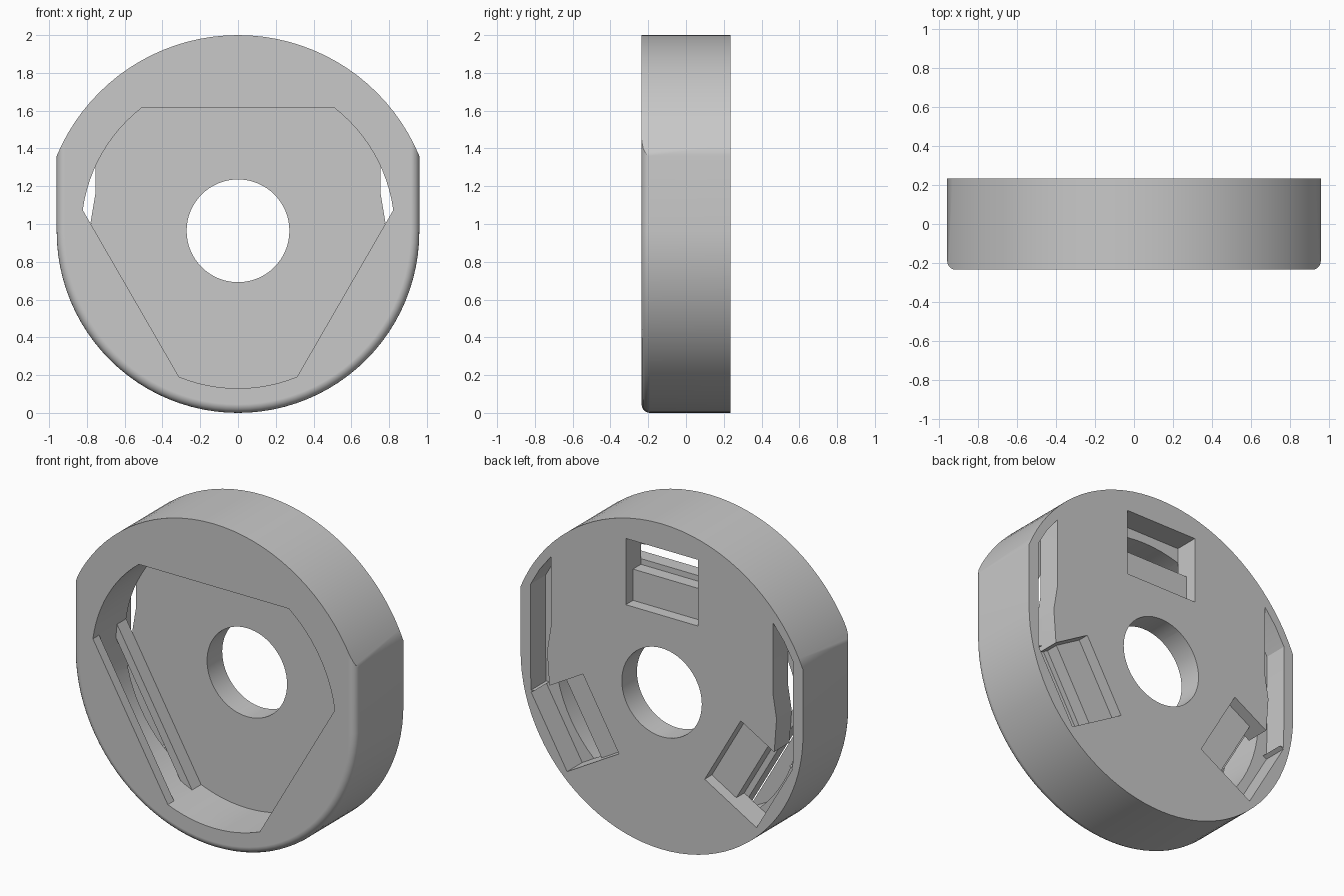
import bpy, bmesh
from math import sin, cos, acos, pi, radians

if "Cube" in bpy.data.objects:
    bpy.data.objects.remove(bpy.data.objects["Cube"], do_unlink=True)

CZ = 0.96                         # height of the ring axis
FRONT, BACK = -0.235, 0.235
LIP, RIB, FLOOR = -0.175, 0.0, 0.088   # depths inside the socket
SOCKET_R, FLAT_R = 0.83, 0.655
FLATS = [radians(a) for a in (90, 210, 330)]


def arc(r, a0, a1, n):
    """Points on an arc about the ring axis, both ends included."""
    return [(r * cos(a0 + (a1 - a0) * i / n), r * sin(a0 + (a1 - a0) * i / n))
            for i in range(n + 1)]


def prism(name, pts, y0, y1, fillet=0):
    """Extrude a profile, given around the ring axis, from y0 to y1."""
    bm = bmesh.new()
    face = bm.faces.new([bm.verts.new((x, y0, CZ + z)) for x, z in pts])
    ext = bmesh.ops.extrude_face_region(bm, geom=[face])
    moved = [v for v in ext["geom"] if isinstance(v, bmesh.types.BMVert)]
    bmesh.ops.translate(bm, vec=(0, y1 - y0, 0), verts=moved)
    bmesh.ops.recalc_face_normals(bm, faces=bm.faces)
    if fillet:
        rim = [e for e in bm.edges if all(abs(v.co.y - y0) < 1e-5 for v in e.verts)]
        bmesh.ops.bevel(bm, geom=rim, offset=fillet, segments=5, profile=0.5,
                        affect='EDGES')
    mesh = bpy.data.meshes.new(name)
    bm.to_mesh(mesh)
    bm.free()
    obj = bpy.data.objects.new(name, mesh)
    bpy.context.collection.objects.link(obj)
    return obj


def combine(target, tool, operation='DIFFERENCE'):
    """Apply a boolean and discard the tool."""
    tool.hide_render = True
    mod = target.modifiers.new("cut", 'BOOLEAN')
    mod.operation, mod.object, mod.solver = operation, tool, 'EXACT'
    bpy.context.view_layer.objects.active = target
    bpy.ops.object.modifier_apply(modifier=mod.name)
    bpy.data.objects.remove(tool, do_unlink=True)


def radial_box(name, angle, r0, r1, half, y0, y1):
    """Box spanning r0..r1 along a radial direction."""
    c, s = cos(angle), sin(angle)
    pts = [(r * c - t * s, r * s + t * c)
           for r, t in ((r0, -half), (r1, -half), (r1, half), (r0, half))]
    return prism(name, pts, y0, y1)


# Body: round-bottomed block with a filleted front rim, trimmed by a larger circle
ring = prism("mount_ring", arc(0.96, pi, 2 * pi, 48) + [(0.96, 1.3), (-0.96, 1.3)],
             FRONT, BACK, fillet=0.045)
trim = prism("trim", arc(1.04, 0, 2 * pi, 96)[:-1], FRONT - 0.1, BACK + 0.1)
combine(ring, trim, 'INTERSECT')

# Front opening with three flats, and the round cavity behind its lip
corner = acos(FLAT_R / SOCKET_R)
opening, cavity = [], []
for a in FLATS:
    side = arc(SOCKET_R, a + corner, a + 2 * pi / 3 - corner, 12)
    opening += side
    cavity += arc(SOCKET_R, a - corner, a + corner, 18)[:-1] + side[:-1]
combine(ring, prism("opening", opening, FRONT - 0.1, FLOOR))
combine(ring, prism("cavity", cavity, LIP, FLOOR))

# Low ribs on the cavity floor, in line with the flats
for a in FLATS:
    combine(ring, radial_box("rib", a, FLAT_R, 0.705, 0.515, RIB, FLOOR + 0.03), 'UNION')

# Stepped windows in the back: a shallow ledge, then through to the cavity
for a in FLATS:
    for r0, depth in ((0.478, 0.165), (0.67, FLOOR)):
        combine(ring, radial_box("window", a, r0, 0.885, 0.245, depth, BACK + 0.1))

# Side pockets in the back, mirrored
pocket = [(0.755, 0.635), (0.755, 0.2), (0.78, 0.05), (0.765, -0.15), (0.75, -0.2),
          (0.89, -0.22), (0.893, 0.0), (0.893, 0.43), (0.83, 0.54)]
for side in (1, -1):
    combine(ring, prism("pocket", [(side * x, z) for x, z in pocket], FLOOR, BACK + 0.1))

# Centre bore
bore = [(x, z + 0.004) for x, z in arc(0.272, 0, 2 * pi, 64)[:-1]]
combine(ring, prism("bore", bore, FRONT, BACK + 0.1))

# Grey finish and smooth curved walls
grey = bpy.data.materials.new("grey")
grey.use_nodes = True
colour = (0.58, 0.58, 0.58, 1)
grey.diffuse_color = colour
grey.node_tree.nodes["Principled BSDF"].inputs["Base Color"].default_value = colour
ring.data.materials.clear()
ring.data.materials.append(grey)
bpy.ops.object.select_all(action='DESELECT')
ring.select_set(True)
bpy.context.view_layer.objects.active = ring
bpy.ops.object.shade_smooth_by_angle(angle=radians(25))
weighted = ring.modifiers.new("even_shading", 'WEIGHTED_NORMAL')
weighted.keep_sharp = True
